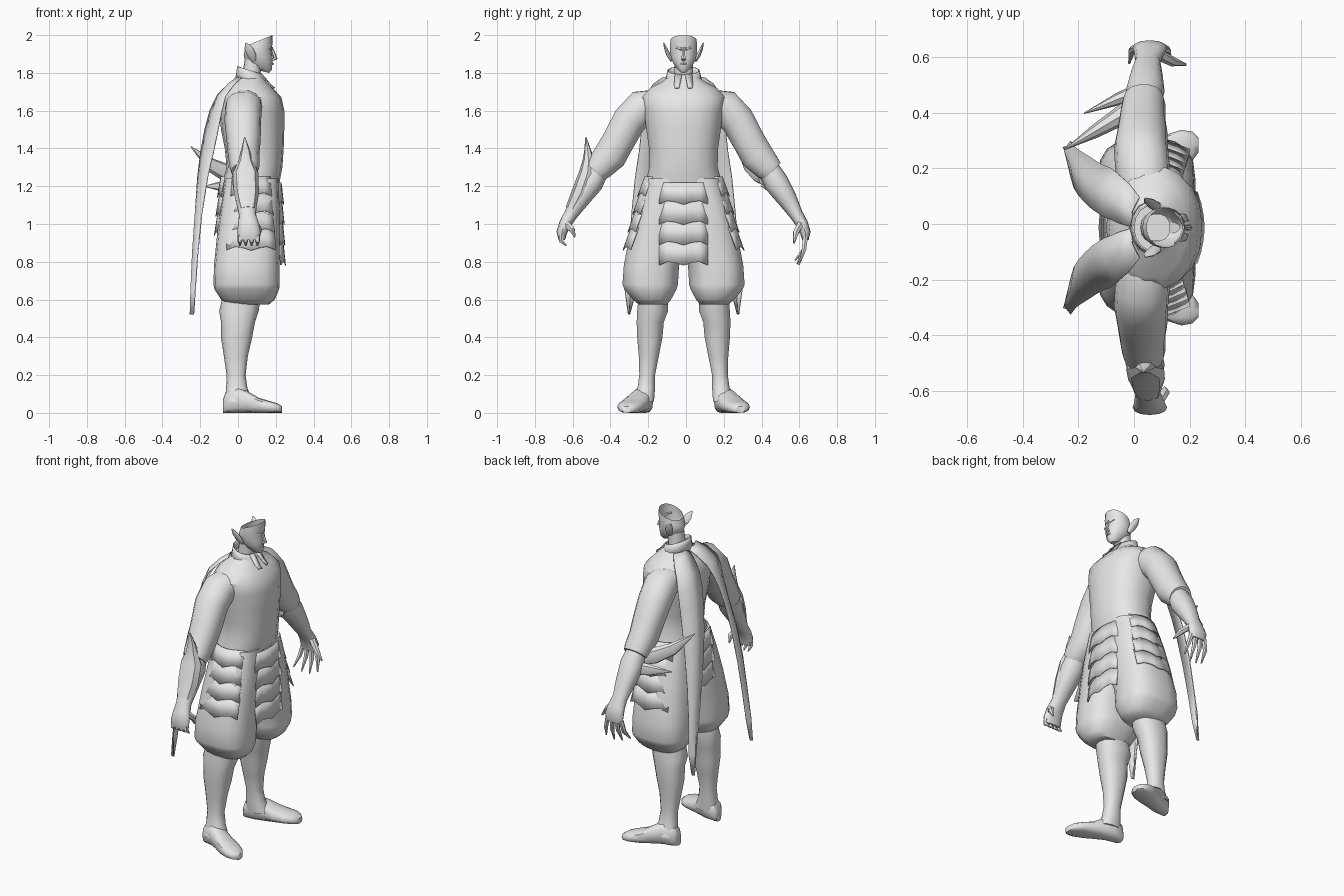
import bpy, bmesh, math
from mathutils import Vector

CY = -0.013  # body symmetry plane
cloth = bpy.data.materials.new("pale_grey")
cloth.diffuse_color = (0.8, 0.8, 0.8, 1)


def finish(name, bm, thick=0):
    bmesh.ops.remove_doubles(bm, verts=bm.verts, dist=0.0004)
    bmesh.ops.recalc_face_normals(bm, faces=bm.faces)
    me = bpy.data.meshes.new(name)
    bm.to_mesh(me)
    bm.free()
    me.materials.append(cloth)
    ob = bpy.data.objects.new(name, me)
    bpy.context.collection.objects.link(ob)
    if thick:
        m = ob.modifiers.new("thickness", 'SOLIDIFY')
        m.thickness, m.offset = thick, 0
    return ob


def loft(name, rings, side=1, caps=(True, True), wrap=True, thick=0):
    """Skin a list of point rows; y is measured from the symmetry plane."""
    bm = bmesh.new()
    rows = [[bm.verts.new((p[0], CY + side * p[1], p[2])) for p in r] for r in rings]
    n = len(rows[0])
    for a, b in zip(rows, rows[1:]):
        for i in range(n if wrap else n - 1):
            j = (i + 1) % n
            bm.faces.new((a[i], a[j], b[j], b[i]))
    if wrap and caps[0]:
        bm.faces.new(rows[0])
    if wrap and caps[1]:
        bm.faces.new(rows[-1])
    return finish(name, bm, thick)


def rounded(n, p):
    for i in range(n):
        t = 2 * math.pi * i / n
        c, s = math.cos(t), math.sin(t)
        yield (math.copysign(abs(c) ** (2 / p), c), math.copysign(abs(s) ** (2 / p), s))


def oval(z, x0, x1, y0, y1, n=14, p=2.3, tilt=0):
    """Level ring; tilt lifts the front and lowers the back."""
    return [((x0 + x1) / 2 + c * (x1 - x0) / 2, (y0 + y1) / 2 + s * (y1 - y0) / 2, z + c * tilt)
            for c, s in rounded(n, p)]


def tube(name, rows, side=1, n=10, ref=(1, 0, 0)):
    """Limb through rows of (x, y, z, half width along ref, other half width)."""
    pts = [Vector(r[:3]) for r in rows]
    rings = []
    for i, r in enumerate(rows):
        t = (pts[min(i + 1, len(pts) - 1)] - pts[max(i - 1, 0)]).normalized()
        a = Vector(ref)
        a = (a - t * a.dot(t)).normalized()
        b = t.cross(a)
        rings.append([pts[i] + a * (c * r[3]) + b * (s * r[4]) for c, s in rounded(n, 2.2)])
    return loft(name, rings, side)


def tiers(name, place, z0, z1, count=4, side=1):
    """Overlapping scalloped plates; place(u, z, lift) gives a point."""
    step = (z0 - z1) / count
    us = [-1, -0.67, -0.33, 0, 0.33, 0.67, 1]
    wave = [-0.008, 0.01, 0.004, -0.01, 0.004, 0.01, -0.008]
    for k in range(count):
        top, bot = z0 - k * step + (0.015 if k else 0), z0 - (k + 1) * step
        loft(f"{name}_{k + 1}", [[place(u, top, 0) for u in us],
                                 [place(u, bot + w, 0.01) for u, w in zip(us, wave)]],
             side, wrap=False, thick=0.005)


# torso: z, back, front, half width
TORSO = [(1.22, -.08, .22, .2), (1.25, -.075, .225, .197), (1.3, -.06, .235, .183),
         (1.4, -.07, .242, .185), (1.5, -.09, .245, .2), (1.6, -.1, .245, .212),
         (1.67, -.09, .23, .222), (1.72, -.06, .185, .18), (1.755, -.02, .15, .11), (1.78, .0, .13, .085)]
loft("torso", [oval(z, a, b, -w, w, 18) for z, a, b, w in TORSO])

# collar and its two front tabs
loft("collar", [oval(z, a, b, -w, w, 14, 2, t) for z, a, b, w, t in
                [(1.745, -.015, .15, .1, -.01), (1.785, -.005, .14, .09, -.02), (1.813, -.002, .128, .083, -.022)]],
     caps=(False, False), thick=0.006)
for s in (-1, 1):
    loft("collar_tab", [[(.128, .008, 1.79), (.122, .045, 1.795)], [(.175, .02, 1.735), (.165, .05, 1.735)],
                        [(.195, .024, 1.72), (.185, .046, 1.72)]], s, wrap=False, thick=0.006)

# neck and open-topped head
loft("neck", [oval(z, a, b, -w, w) for z, a, b, w in
              [(1.74, .02, .12, .055), (1.8, .025, .12, .05), (1.87, .035, .13, .05)]])
HEAD = [(1.812, .07, .165, .022, -.012), (1.83, .055, .18, .042, -.012), (1.86, .04, .182, .06, 0),
        (1.885, .032, .182, .068, 0), (1.91, .03, .178, .072, .01), (1.94, .035, .184, .073, .025),
        (1.972, .045, .183, .07, .028)]
loft("head", [oval(z, a, b, -w, w, 18, 2.1, t) for z, a, b, w, t in HEAD], caps=(True, False))
tube("nose", [(.178, 0, 1.935, .006, .006), (.19, 0, 1.9, .009, .009), (.198, 0, 1.878, .012, .012),
              (.178, 0, 1.866, .006, .01)], n=6)
tube("lips", [(.172, -.022, 1.846, .003, .003), (.182, 0, 1.848, .008, .007), (.172, .022, 1.846, .003, .003)], n=6)
for s in (-1, 1):
    tube("brow", [(.178, .008, 1.926, .008, .006), (.168, .035, 1.934, .008, .006),
                  (.145, .056, 1.94, .004, .004)], s, 6, (0, 0, 1))
    tube("ear", [(.085, .064, 1.865, .012, .008), (.072, .08, 1.895, .024, .011),
                 (.055, .095, 1.93, .022, .008), (.04, .105, 1.958, .004, .003)], s, 8)

# baggy trousers, lower legs and shoes
TROUSER = [(1.24, -.07, .215, -.03, .195), (1.1, -.09, .22, -.03, .245), (.95, -.11, .22, -.02, .285),
           (.85, -.12, .22, -.005, .305), (.78, -.127, .22, .022, .318), (.68, -.13, .22, .028, .325),
           (.655, -.125, .218, .035, .315), (.6, -.09, .195, .065, .27), (.575, -.06, .165, .085, .24)]
SHIN = [(.62, -.08, .12, .08, .24), (.54, -.1, .11, .08, .247), (.48, -.09, .09, .103, .25),
        (.4, -.09, .075, .11, .247), (.3, -.075, .052, .13, .238), (.2, -.06, .04, .15, .235),
        (.13, -.063, .05, .15, .245), (.06, -.07, .08, .155, .27)]
SHOE = [(-.08, .2, .025, .07), (-.065, .205, .043, .11), (0, .215, .055, .135), (.05, .235, .062, .115),
        (.11, .262, .07, .08), (.17, .282, .069, .062), (.21, .292, .052, .05), (.232, .297, .025, .035)]
for s in (-1, 1):
    loft("trouser_leg", [oval(z, *r, n=18, p=2.6) for z, *r in TROUSER], s)
    loft("lower_leg", [oval(z, *r) for z, *r in SHIN], s)
    loft("shoe", [[(x, y + c * w, h / 2 + d * h / 2) for c, d in rounded(12, 2.7)] for x, y, w, h in SHOE], s)

# layered hip armour: front, back and both sides
tiers("front_armour", lambda u, z, l: (.228 + (1.22 - z) * .03 + l - .025 * u * u, .128 * u, z), 1.22, .79)
tiers("back_armour", lambda u, z, l: (-.09 - (1.25 - z) * .08 - l + .02 * u * u, .13 * u, z), 1.25, .95, 3)
for s in (-1, 1):
    tiers("side_armour", lambda u, z, l: (.07 + (.1 + (1.25 - z) * .08) * u,
                                          .205 + (1.25 - z) * .27 + l - .04 * u * u, z), 1.25, .87, 4, s)

# long pointed back streamers: z, medial x, medial y, lateral x, lateral y
STREAMER = [(1.775, .0, .0, .02, .11), (1.74, -.05, .015, -.02, .16), (1.68, -.11, .04, -.065, .2),
            (1.6, -.148, .065, -.085, .215), (1.5, -.175, .09, -.105, .222), (1.38, -.197, .115, -.13, .235),
            (1.25, -.213, .14, -.16, .255), (1.05, -.225, .18, -.192, .275), (.85, -.233, .215, -.212, .29),
            (.65, -.236, .25, -.226, .31), (.52, -.236, .285, -.234, .292)]
for s in (-1, 1):
    loft("back_streamer", [[(a, b, z), ((a + c) / 2 - .018, (b + d) / 2, z), (c, d, z)]
                           for z, a, b, c, d in STREAMER], s, wrap=False, thick=0.006)

# sleeves, forearms and palms
SLEEVE = [(.04, .13, 1.64, .09, .075), (.03, .22, 1.615, .098, .098), (.025, .285, 1.55, .097, .092),
          (.03, .345, 1.44, .09, .088), (.03, .39, 1.36, .083, .09), (.035, .445, 1.3, .078, .075),
          (.035, .468, 1.277, .07, .066)]
FOREARM = [(.035, .44, 1.31, .055, .055), (.04, .49, 1.22, .07, .066), (.045, .55, 1.13, .058, .052),
           (.05, .597, 1.05, .045, .036), (.055, .628, 1.0, .055, .032), (.057, .645, .955, .062, .028),
           (.057, .645, .915, .055, .017)]
for s in (-1, 1):
    tube("sleeve", SLEEVE, s, 14)
    tube("forearm", FOREARM, s, 12)
    for k in range(4):  # relaxed fingers on one hand, curled on the other
        x, spread = .01 + k * .031, (k - 1.5) * .018
        end = .775 + abs(k - 1.6) * .02
        if s > 0:
            path = [(x, .645, .93), (x + spread * .6, .638, .865), (x + spread, .59 + .01 * k, end)]
        else:
            path = [(x, .645, .94), (x, .648, .91), (x, .62, .885)]
        tube("finger", [(*p, r, r) for p, r in zip(path, (.015, .013, .004))], s, 6)
    thumb = [(.09, .62, 1.0), (.14, .595, .955), (.185, .585, .9)] if s > 0 else \
            [(.09, .62, 1.0), (.112, .59, .97), (.11, .575, .93)]
    tube("thumb", [(*p, r, r) for p, r in zip(thumb, (.02, .017, .005))], s, 6)

# upright bladed guard on one forearm, rear spikes on the other
tube("bladed_guard", [(.05, .59, 1.075, .046, .037), (.045, .545, 1.16, .066, .05), (.04, .508, 1.27, .068, .045),
                      (.04, .502, 1.34, .035, .032), (.04, .508, 1.39, .024, .018), (.035, .517, 1.46, .003, .003)], -1, 8)
tube("large_spike", [(.03, .44, 1.25, .05, .05), (-.05, .4, 1.265, .05, .035), (-.14, .345, 1.31, .038, .024),
                     (-.25, .28, 1.41, .002, .002)], 1, 8, (0, 0, 1))
tube("small_spike", [(.02, .49, 1.205, .045, .03), (-.06, .46, 1.2, .035, .022), (-.18, .41, 1.2, .002, .002)],
     1, 8, (0, 0, 1))

# smooth shading with crisp folds
for ob in bpy.context.collection.objects:
    ob.select_set(True)
    bpy.context.view_layer.objects.active = ob
bpy.ops.object.shade_smooth_by_angle(angle=math.radians(45))
